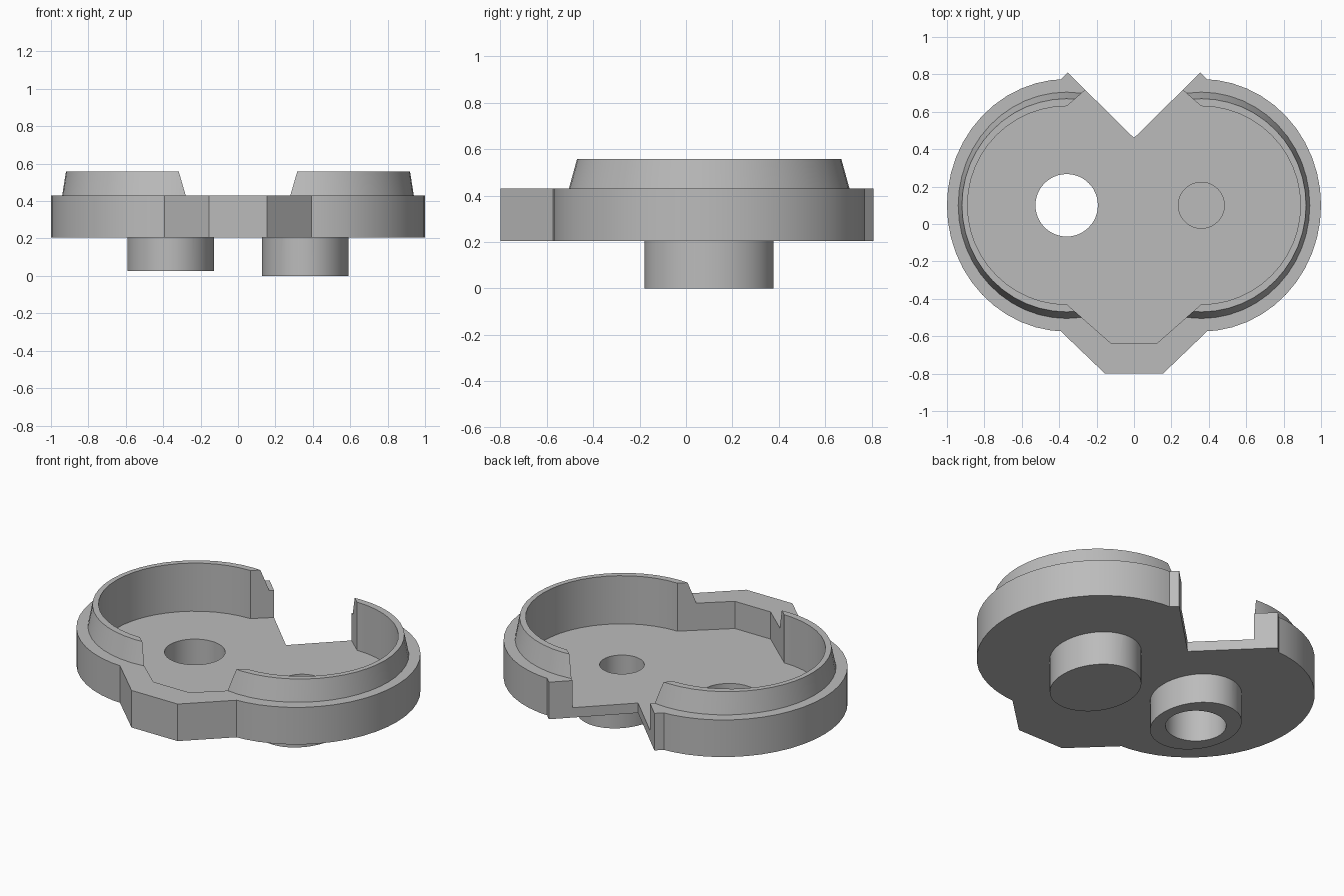
import bpy, bmesh, math

if "Cube" in bpy.data.objects:
    bpy.data.objects.remove(bpy.data.objects["Cube"], do_unlink=True)

CX, CY = 0.36, 0.10                     # lobe centre
BOTTOM, FLOOR, SHOULDER, TOP = 0.205, 0.265, 0.43, 0.557

grey = bpy.data.materials.new("plain grey")
grey.use_nodes = True
grey.diffuse_color = (0.5, 0.5, 0.5, 1)
grey.node_tree.nodes["Principled BSDF"].inputs["Base Color"].default_value = grey.diffuse_color


def loft(name, sections):
    """Closed solid through (outline, z) sections."""
    bm = bmesh.new()
    rings = [[bm.verts.new((x, y, z)) for x, y in outline] for outline, z in sections]
    n = len(rings[0])
    for low, high in zip(rings, rings[1:]):
        for i in range(n):
            j = (i + 1) % n
            bm.faces.new((low[i], low[j], high[j], high[i]))
    bm.faces.new(rings[0][::-1])
    bm.faces.new(rings[-1])
    bmesh.ops.recalc_face_normals(bm, faces=bm.faces)
    mesh = bpy.data.meshes.new(name)
    bm.to_mesh(mesh)
    bm.free()
    mesh.materials.append(grey)
    obj = bpy.data.objects.new(name, mesh)
    bpy.context.collection.objects.link(obj)
    return obj


def ellipse(side, rx, ry, n=48):
    turn = [2 * math.pi * i / n for i in range(n)]
    return [(side * CX + rx * math.cos(a), CY + ry * math.sin(a)) for a in turn]


def bridge(x_end, y_end, x_mid, y_mid):
    """Eight-sided outline, symmetric about the lobe axis."""
    quarter = [(x_end, y_end), (x_mid, y_mid)]
    half = quarter + [(x, -y) for x, y in quarter[::-1]]
    ring = half + [(-x, -y) for x, y in half]
    return [(x, CY + y) for x, y in ring]


def combine(target, tool, operation):
    mod = target.modifiers.new(tool.name, 'BOOLEAN')
    mod.operation, mod.object, mod.solver = operation, tool, 'EXACT'
    bpy.context.view_layer.objects.active = target
    bpy.ops.object.modifier_apply(modifier=mod.name)
    bpy.data.objects.remove(tool, do_unlink=True)


# Base: two lobes joined by an angular bridge
outer = bridge(0.155, 0.90, 0.395, 0.67)
housing = loft("housing", [(outer, BOTTOM), (outer, SHOULDER)])
for side in (-1, 1):
    lobe = ellipse(side, 0.64, 0.675)
    combine(housing, loft("lobe", [(lobe, BOTTOM), (lobe, SHOULDER)]), 'UNION')

# Tapered rims standing on the lobes
for side in (-1, 1):
    rim = loft("rim", [(ellipse(side, 0.58, 0.605), SHOULDER - 0.05),
                       (ellipse(side, 0.58, 0.605), SHOULDER),
                       (ellipse(side, 0.56, 0.57), TOP)])
    combine(housing, rim, 'UNION')

# Cavity following both lobes and the bridge
inner = bridge(0.12, 0.74, 0.37, 0.52)
combine(housing, loft("bridge_cavity", [(inner, FLOOR), (inner, 1)]), 'DIFFERENCE')
for side in (-1, 1):
    bore = ellipse(side, 0.53, 0.53)
    combine(housing, loft("lobe_cavity", [(bore, FLOOR), (bore, 1)]), 'DIFFERENCE')

# Bosses below, one bored through and one with a blind hole
for side, foot, radius, depth in ((-1, 0.025, 0.167, -1), (1, 0, 0.123, 0.06)):
    boss = ellipse(side, 0.232, 0.278)
    combine(housing, loft("boss", [(boss, foot), (boss, FLOOR - 0.03)]), 'UNION')
    hole = ellipse(side, radius, radius)
    combine(housing, loft("hole", [(hole, depth), (hole, 1)]), 'DIFFERENCE')

# V-shaped notch at the back
notch = [(0, 0.46), (0.71, 1.16), (-0.71, 1.16)]
combine(housing, loft("notch", [(notch, -1), (notch, 1)]), 'DIFFERENCE')

bpy.ops.object.select_all(action='DESELECT')
housing.select_set(True)
bpy.context.view_layer.objects.active = housing
bpy.ops.object.shade_smooth_by_angle(angle=math.radians(25))
